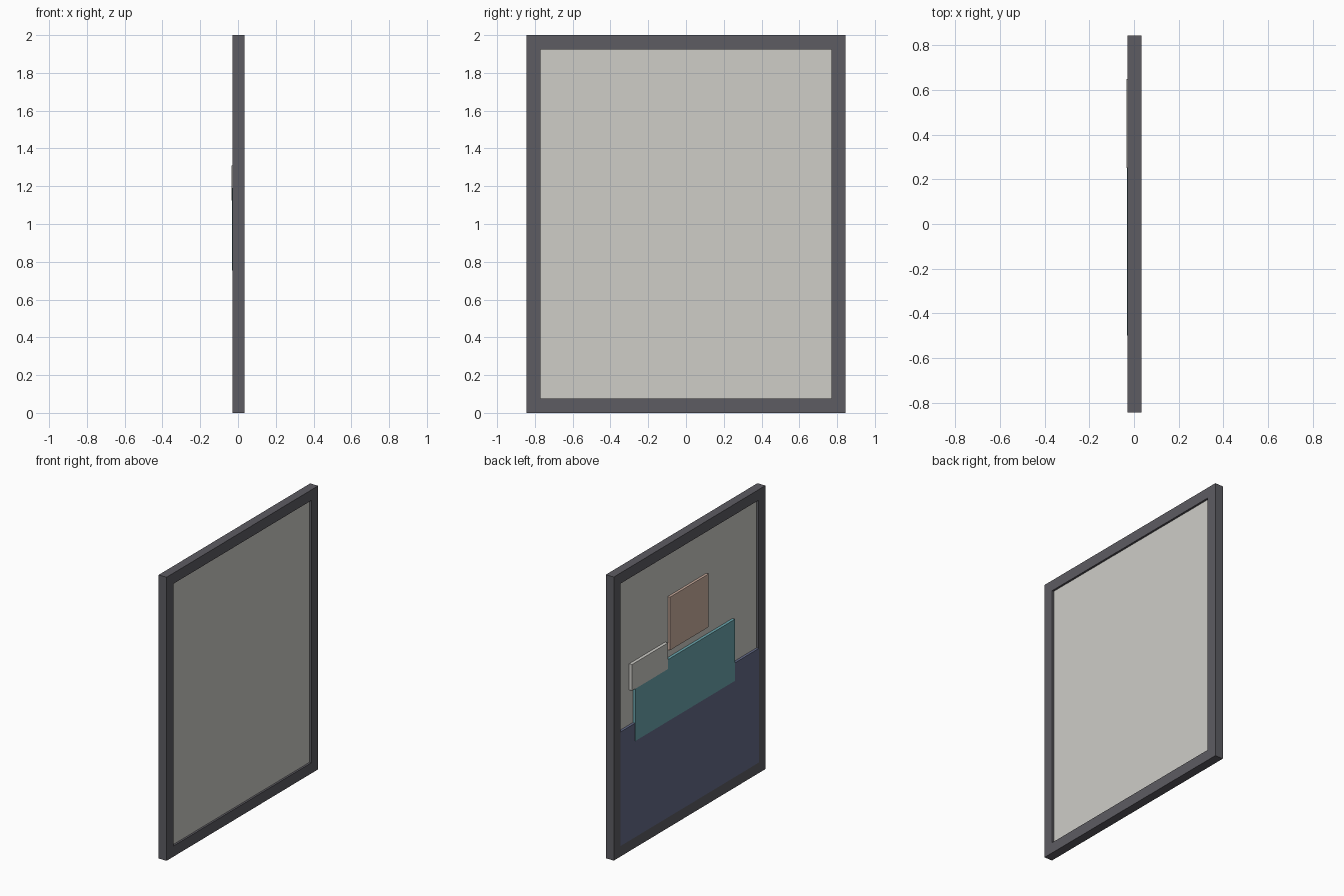
import bpy
import bmesh

default = bpy.data.objects.get("Cube")
if default:
    bpy.data.objects.remove(default, do_unlink=True)


def material(name, rgb):
    mat = bpy.data.materials.new(name)
    mat.use_nodes = True
    mat.diffuse_color = (*rgb, 1)
    mat.node_tree.nodes["Principled BSDF"].inputs["Base Color"].default_value = (*rgb, 1)
    return mat


charcoal = material("charcoal", (0.11, 0.107, 0.123))
off_white = material("off white", (0.62, 0.61, 0.575))
navy = material("navy", (0.13, 0.15, 0.25))
teal = material("teal", (0.15, 0.38, 0.42))
peach = material("peach", (0.62, 0.44, 0.36))


def finish(name, bm, mat):
    bmesh.ops.recalc_face_normals(bm, faces=bm.faces[:])
    mesh = bpy.data.meshes.new(name)
    bm.to_mesh(mesh)
    bm.free()
    mesh.materials.append(mat)
    obj = bpy.data.objects.new(name, mesh)
    bpy.context.collection.objects.link(obj)
    return obj


def box(name, xs, ys, zs, mat):
    """Box spanning the given ranges."""
    bm = bmesh.new()
    bmesh.ops.create_cube(bm, size=1)
    for v in bm.verts:
        v.co = [sum(r) / 2 + c * (r[1] - r[0]) for c, r in zip(v.co, (xs, ys, zs))]
    return finish(name, bm, mat)


# Frame: a rectangular section carried around four mitred corners
HALF, TOP, RAIL = 0.845, 2.0, 0.075
FRONT, BACK = -0.028, 0.034
bm = bmesh.new()
section = [(FRONT, 0), (BACK, 0), (BACK, RAIL), (FRONT, RAIL)]
rings = []
for sy, sz in ((-1, -1), (1, -1), (1, 1), (-1, 1)):
    rings.append([bm.verts.new((x, sy * (HALF - inset), TOP / 2 + sz * (TOP / 2 - inset)))
                  for x, inset in section])
for i in range(4):
    a, b = rings[i], rings[(i + 1) % 4]
    for j in range(4):
        k = (j + 1) % 4
        bm.faces.new((a[j], b[j], b[k], a[k]))
finish("frame", bm, charcoal)

# Recessed backing panel
PANEL = -0.012
INNER = HALF - RAIL
box("backing_panel", (PANEL, 0.020), (-INNER, INNER), (RAIL, TOP - RAIL), off_white)

# Layered colour blocks standing on the panel
blocks = [
    ("lower_block", -0.0295, (-INNER, INNER), (RAIL, 0.88), navy),
    ("upper_square", -0.0295, (-0.21, 0.22), (1.245, 1.62), peach),
    ("middle_block", -0.032, (-0.50, 0.61), (0.755, 1.19), teal),
    ("small_block", -0.034, (0.25, 0.65), (1.125, 1.31), off_white),
]
for name, face, ys, zs, mat in blocks:
    box(name, (face, PANEL), ys, zs, mat)
